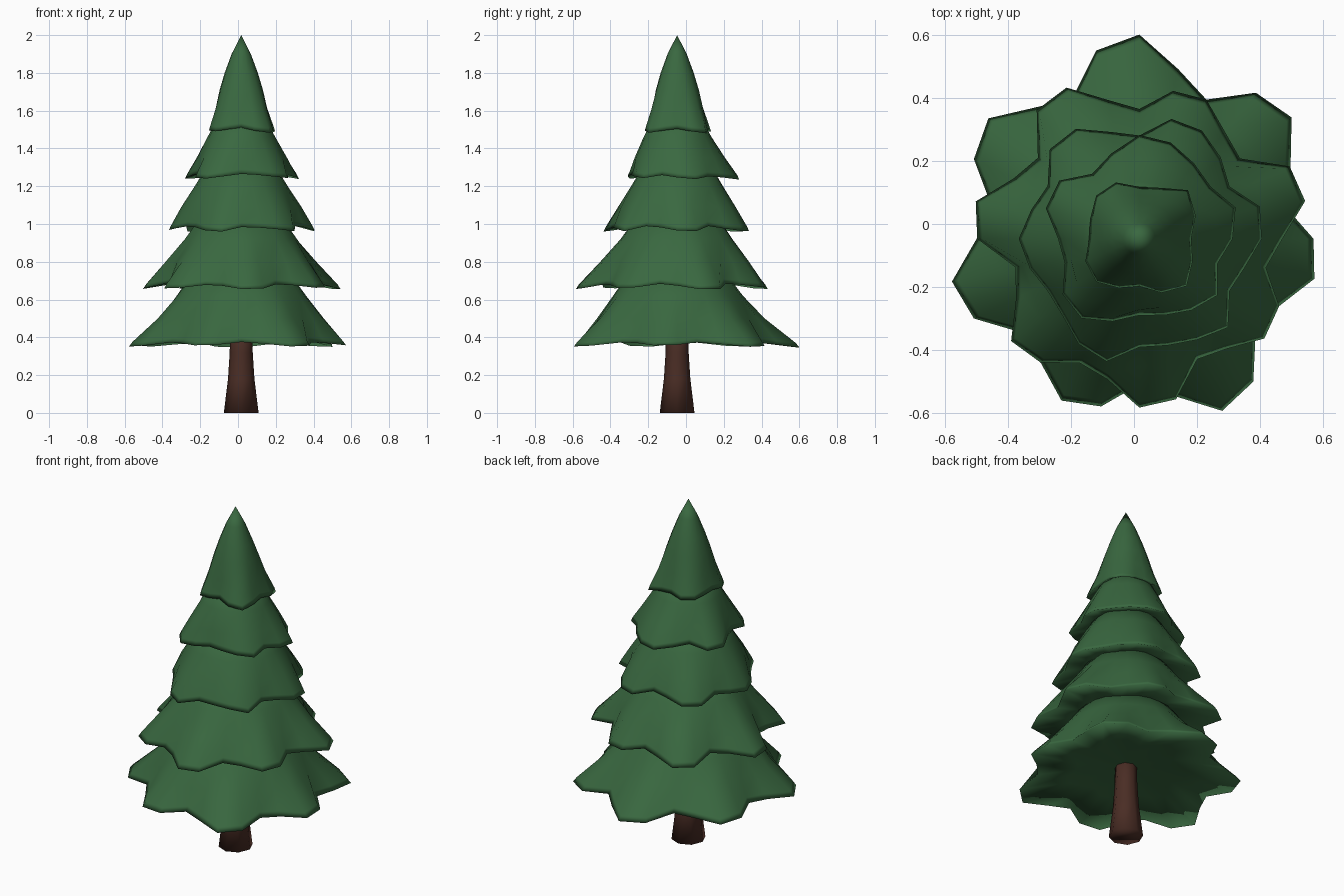
import bpy, bmesh, math

if "Cube" in bpy.data.objects:
    bpy.data.objects.remove(bpy.data.objects["Cube"])

CX, CY = 0.017, -0.047


def material(name, rgb):
    m = bpy.data.materials.new(name)
    m.diffuse_color = (*rgb, 1)
    m.use_nodes = True
    m.node_tree.nodes["Principled BSDF"].inputs["Base Color"].default_value = m.diffuse_color
    return m


green = material("pine green", (0.041, 0.138, 0.051))
brown = material("bark brown", (0.068, 0.026, 0.018))


def loft(name, rings, mat):
    """Skin a stack of equal-length rings and cap both ends."""
    bm = bmesh.new()
    loops = [[bm.verts.new(p) for p in ring] for ring in rings]
    n = len(loops[0])
    for a, b in zip(loops, loops[1:]):
        for i in range(n):
            j = (i + 1) % n
            bm.faces.new((a[i], a[j], b[j], b[i]))
    bm.faces.new(loops[0][::-1])
    bm.faces.new(loops[-1])
    bmesh.ops.remove_doubles(bm, verts=bm.verts, dist=0.0001)
    bmesh.ops.recalc_face_normals(bm, faces=bm.faces)
    for f in bm.faces:
        f.smooth = True
    me = bpy.data.meshes.new(name)
    bm.to_mesh(me)
    bm.free()
    me.materials.append(mat)
    ob = bpy.data.objects.new(name, me)
    bpy.context.collection.objects.link(ob)
    return ob


def ring(radii, heights):
    n = len(radii)
    pts = []
    for i in range(n):
        a = math.pi / 2 + math.tau * i / n
        pts.append((CX + radii[i] * math.cos(a), CY + radii[i] * math.sin(a), heights[i]))
    return pts


def tier(name, base, outline, upper, scale=1.005):
    """Scalloped skirt: concave underside, thin rim, lobes fading to a circle."""
    o = [v * scale / 1000 for v in outline]
    n, mean, lo, hi = len(o), sum(o) / len(o), min(o), max(o)
    rim = [base + 0.03 * (hi - r) / (hi - lo) for r in o]
    inset = 0.025 * (mean - upper[0][1]) / (upper[0][0] - base - 0.015)
    rings = [
        ring([0.03] * n, [base + 0.078] * n),
        ring([0.55 * r for r in o], [base + 0.062] * n),
        ring(o, rim),
        ring([r - inset for r in o], [z + 0.025 for z in rim]),
    ]
    top = upper[-1][0]
    for z, r in upper:
        fade = ((top - z) / (top - base)) ** 2.2
        rings.append(ring([r * (1 + (v / mean - 1) * fade) for v in o], [z] * n))
    loft(name, rings, green)


# Foliage tiers: rim radii (thousandths) counter-clockwise from the back
tier("branches_bottom", 0.345,
     [645, 610, 490, 530, 610, 580, 480, 514, 607, 580, 475, 500, 567, 543,
      460, 510, 603, 577, 470, 490, 567, 550, 470, 530, 615, 590, 488, 550],
     [(0.50, 0.435), (0.62, 0.343), (0.75, 0.25)])
tier("branches_low", 0.655,
     [410, 450, 530, 520, 410, 440, 530, 512, 402, 432, 518, 500, 435, 455,
      533, 520, 422, 444, 505, 490, 410, 452, 537, 527, 407, 433, 488, 479],
     [(0.80, 0.388), (0.92, 0.296), (1.05, 0.205)])
tier("branches_middle", 0.96,
     [323, 346, 397, 396, 331, 350, 377, 355, 330, 340, 380, 397,
      339, 345, 364, 392, 326, 342, 383, 390, 326, 360, 391, 388],
     [(1.09, 0.312), (1.20, 0.245), (1.32, 0.172)], 1.015)
tier("branches_high", 1.235,
     [323, 280, 250, 308, 306, 253, 244, 295, 306, 270,
      238, 250, 275, 300, 255, 290, 315, 275, 290, 315],
     [(1.35, 0.24), (1.46, 0.18), (1.57, 0.12)], 1.02)
tier("tree_top", 1.48,
     [160, 188, 188, 164, 155, 180, 188, 164, 146, 180, 206, 178, 160, 188, 212, 170],
     [(1.61, 0.145), (1.71, 0.118), (1.80, 0.089), (1.90, 0.051), (2.0, 0.0)], 1.03)

# Trunk: flared octagonal post
loft("trunk", [ring([r] * 8, [z] * 8) for r, z in
               [(0.092, 0), (0.070, 0.18), (0.061, 0.32), (0.058, 0.5)]], brown)
